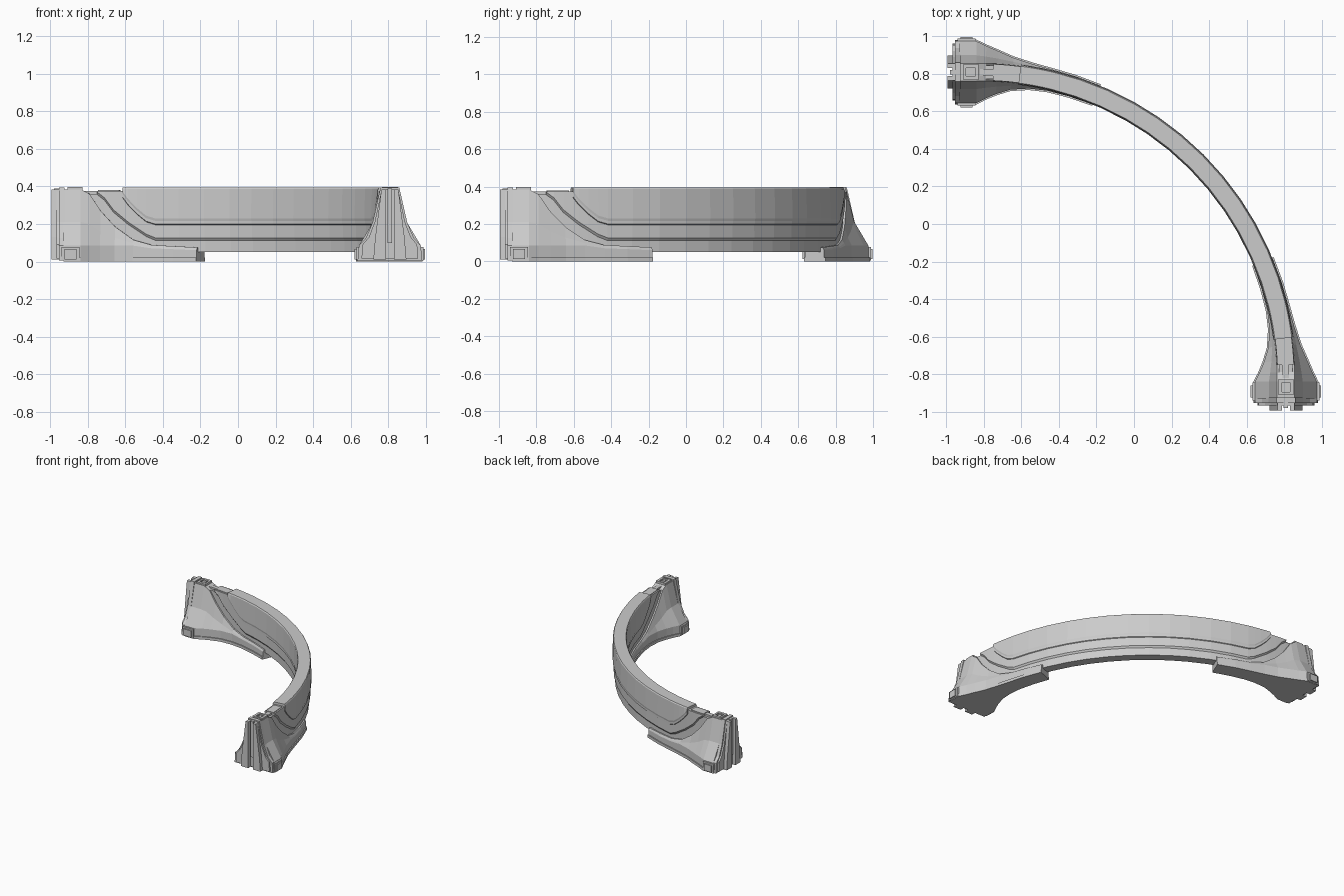
import bpy, bmesh
from math import sin, cos, asin, sqrt

if "Cube" in bpy.data.objects:
    bpy.data.objects.remove(bpy.data.objects["Cube"])

C, R = -0.82, 1.63                 # arc centre (C, C) and centreline radius
MID = C + R / sqrt(2)              # where the centreline meets the mirror diagonal


def place(u, v, z):
    """u = x along the centreline, v = offset outward from it."""
    if u <= C:
        return (u, C + R + v, z)
    a = asin((u - C) / R)
    return (C + (R + v) * sin(a), C + (R + v) * cos(a), z)


def lerp(table, u):
    if u <= table[0][0]:
        return table[0][1]
    for (a, p), (b, q) in zip(table, table[1:]):
        if u <= b:
            return p + (q - p) * (u - a) / (b - a)
    return table[-1][1]


def sym(half):
    return half + [(-v, z) for v, z in reversed(half)]


def loft(name, rings, through=False):
    """Skin (u, [(v, z)..]) rings, then repeat across the x = y diagonal."""
    bm = bmesh.new()
    for swap in (False, True):
        loops = []
        for u, prof in rings:
            pts = [place(u, v, z) for v, z in prof]
            loops.append([bm.verts.new((p[1], p[0], p[2]) if swap else p) for p in pts])
        n = len(loops[0])
        for A, B in zip(loops, loops[1:]):
            for i in range(n):
                j = (i + 1) % n
                bm.faces.new((A[i], A[j], B[j], B[i]))
        bm.faces.new(loops[0])
        if not through:
            bm.faces.new(loops[-1])
    bmesh.ops.remove_doubles(bm, verts=bm.verts, dist=0.0005)
    bmesh.ops.recalc_face_normals(bm, faces=bm.faces)
    me = bpy.data.meshes.new(name)
    bm.to_mesh(me)
    bm.free()
    ob = bpy.data.objects.new(name, me)
    bpy.context.collection.objects.link(ob)
    return ob


def prism(name, u0, u1, prof):
    return loft(name, [(u0, prof), (u1, prof)])


def block(name, u0, u1, v0, v1, z0, z1):
    return prism(name, u0, u1, [(v0, z0), (v1, z0), (v1, z1), (v0, z1)])


def stations(start):
    """Close columns along the swept end, then even facets round the arc."""
    return [u for u in (-0.84, -0.75, -0.71, -0.66, -0.61, -0.58, -0.53, -0.48,
                        -0.43, -0.3, -0.16, -0.02, 0.1, 0.22) if u >= start] + [MID]


# Wall core: lowest, thinnest layer
core_top = [(-0.84, 0.36), (-0.61, 0.36), (0, 0.37)]
loft("wall_core", [(u, sym([(0.036, 0.05), (0.036, lerp(core_top, u))]))
                   for u in stations(-0.84)], True)

# Middle band with a swept lower edge
mid_lo = [(-0.75, 0.365), (-0.71, 0.335), (-0.66, 0.27), (-0.58, 0.205),
          (-0.48, 0.14), (-0.43, 0.12)]
rings = []
for u in stations(-0.75):
    z = lerp(mid_lo, u)
    rings.append((u, sym([(0.036, z - 0.008), (0.046, z + 0.006), (0.044, 0.375)])))
loft("wall_middle_band", rings, True)

# Stepped trim and thick upper panel
up_lo = [(-0.61, 0.375), (-0.58, 0.335), (-0.53, 0.285), (-0.48, 0.245), (-0.43, 0.23)]
rings, trim = [], []
for u in stations(-0.61):
    z = lerp(up_lo, u)
    rings.append((u, sym([(0.049, z - 0.022), (0.054, z), (0.05, 0.386), (0.045, 0.394)])))
    trim.append((u, sym([(0.043, z - 0.036), (0.051, z - 0.03), (0.051, z - 0.012),
                         (0.044, 0.37)])))
loft("wall_trim", trim, True)
loft("wall_upper_panel", rings, True)

# Flared end buttress sweeping down into a long foot
b_top = [(-0.84, 0.385), (-0.79, 0.36), (-0.73, 0.27), (-0.65, 0.185),
         (-0.55, 0.115), (-0.45, 0.088), (-0.2, 0.075)]
b_base = [(-0.84, 0.165), (-0.79, 0.14), (-0.73, 0.115), (-0.65, 0.085),
          (-0.55, 0.066), (-0.45, 0.058), (-0.2, 0.054)]
b_neck = [(-0.84, 0.09), (-0.65, 0.064), (-0.45, 0.054), (-0.2, 0.052)]
rings = []
for u in (-0.93, -0.84, -0.79, -0.73, -0.65, -0.55, -0.45, -0.33, -0.2):
    t, b, n = lerp(b_top, u), lerp(b_base, u), lerp(b_neck, u)
    zb = min(0.085, t * 0.8)
    rings.append((u, sym([(b, 0.01), (b, zb), (n, zb + (t - zb) * 0.42),
                          (min(n, 0.047), t)])))
loft("end_buttress", rings)

# Base skirt under the foot
rings = [(u, sym([(lerp(b_base, u) + 0.008, 0), (lerp(b_base, u) + 0.008, 0.022)]))
         for u in (-0.93, -0.84, -0.79, -0.73, -0.65, -0.55, -0.45, -0.33, -0.2)]
loft("foot_skirt", rings)

# Raised rim round the end and its face plate
outline = [(0.172, 0.005), (0.165, 0.085), (0.128, 0.125), (0.092, 0.21), (0.05, 0.395)]
prism("end_rim", -0.955, -0.925, sym(outline))
inner = [(v * 0.88, 0.01 + z * 0.95) for v, z in outline]
prism("end_plate", -0.968, -0.95, sym(inner))

# Coupling fins on the end face with a slot between them
for s in (1, -1):
    prism("coupling_fin", -0.995, -0.95,
          [(s * v, z) for v, z in ((0.022, 0.01), (0.088, 0.01), (0.078, 0.13),
                                   (0.045, 0.385), (0.022, 0.385))])
    # Side lugs at the base of the end
    v0, v1 = sorted((s * 0.14, s * 0.188))
    block("base_lug", -0.925, -0.86, v0, v1, 0.012, 0.066)
    block("lug_rim", -0.94, -0.845, *sorted((s * 0.13, s * 0.178)), 0.005, 0.078)
block("coupling_key", -0.982, -0.95, -0.012, 0.012, 0.1, 0.39)

# Top cap with a framed socket
for s in (1, -1):
    block("cap_rail", -0.91, -0.83, *sorted((s * 0.022, s * 0.042)), 0.36, 0.397)
for u in (-0.91, -0.845):
    block("cap_bar", u, u + 0.015, -0.04, 0.04, 0.36, 0.397)
block("cap_pin", -0.885, -0.855, -0.012, 0.012, 0.36, 0.392)

# Link and latch on the low step beside the wall
block("top_link", -0.83, -0.75, -0.018, 0.018, 0.33, 0.375)
block("top_latch", -0.745, -0.63, -0.033, 0.033, 0.34, 0.38)
